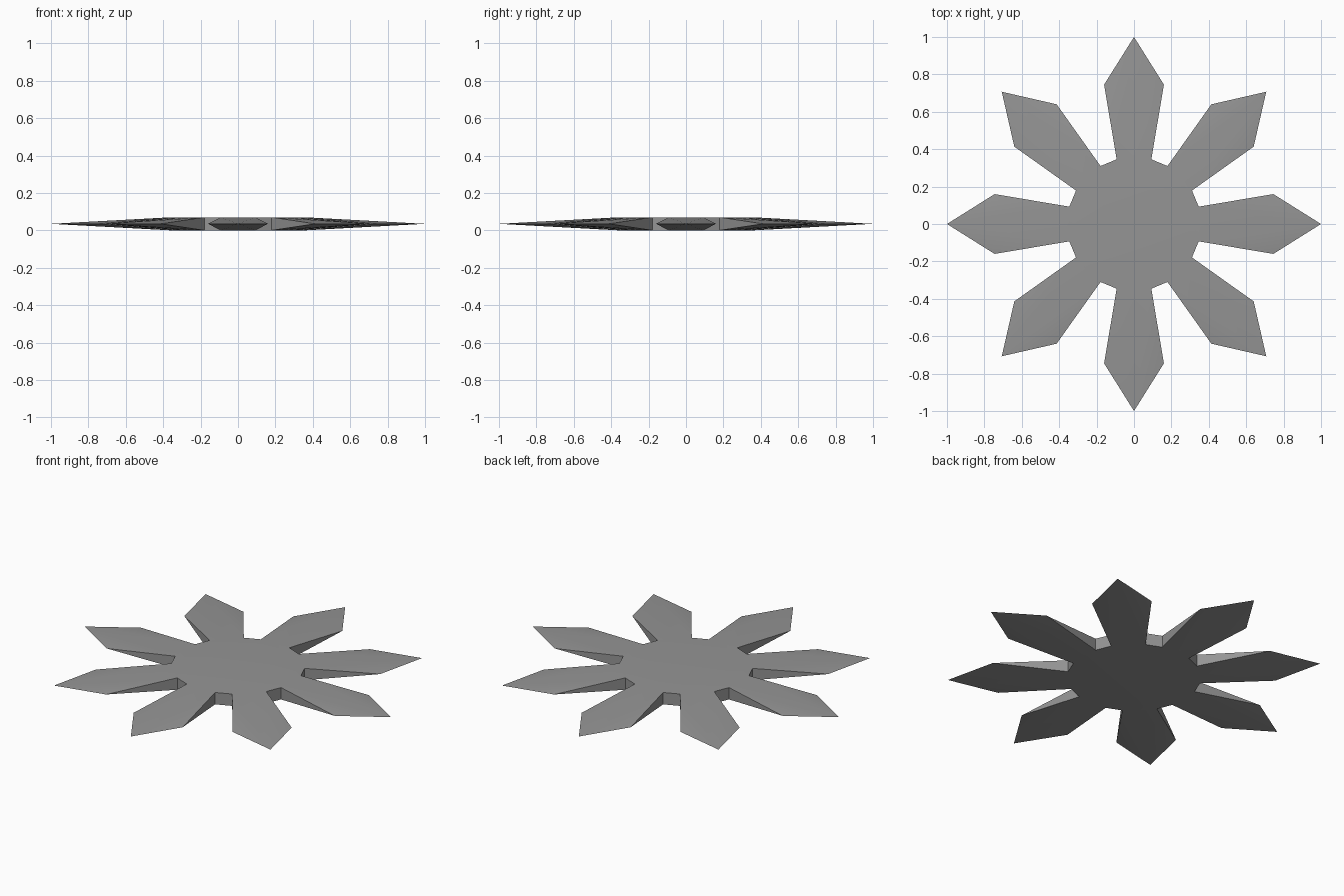
import bpy, bmesh
from math import sin, cos, radians
from mathutils import Vector

if "Cube" in bpy.data.objects:
    bpy.data.objects.remove(bpy.data.objects["Cube"])

RAYS = 8
THICK = 0.07
HUB_R = 0.358
SHOULDER = (0.16, 0.745)   # half width, distance from centre

grey = bpy.data.materials.new("plain grey")
grey.use_nodes = True
colour = (0.3, 0.3, 0.3, 1)
grey.diffuse_color = colour
grey.node_tree.nodes["Principled BSDF"].inputs["Base Color"].default_value = colour


def polar(radius, degrees, z):
    a = radians(degrees)
    return Vector((radius * cos(a), radius * sin(a), z))


bm = bmesh.new()

# Hub: two rings of three corners per ray
step = 360 / (RAYS * 3)
top = [bm.verts.new(polar(HUB_R, i * step, THICK)) for i in range(RAYS * 3)]
bottom = [bm.verts.new(polar(HUB_R, i * step, 0)) for i in range(RAYS * 3)]
bm.faces.new(top)
bm.faces.new(bottom[::-1])

for k in range(RAYS):
    i = 3 * k
    n = (i + 3) % len(top)
    # Wall in the gap between neighbouring rays
    bm.faces.new((top[i + 1], bottom[i + 1], bottom[i + 2], top[i + 2]))

    # Ray: wedge tapering to a thin shoulder and a sharp tip
    angle = i * step
    tip = bm.verts.new(polar(1, angle, THICK / 2))
    for side in (-1, 1):
        out = polar(SHOULDER[1], angle, THICK / 2)
        shoulder = bm.verts.new(out + polar(SHOULDER[0], angle + 90 * side, 0))
        j = (i + side) % len(top)
        for ring in (top, bottom):
            bm.faces.new((ring[i], ring[j], tip))
            bm.faces.new((ring[j], shoulder, tip))
        bm.faces.new((top[j], bottom[j], shoulder))

bmesh.ops.recalc_face_normals(bm, faces=bm.faces)
mesh = bpy.data.meshes.new("sun_star")
bm.to_mesh(mesh)
bm.free()
mesh.materials.append(grey)
star = bpy.data.objects.new("sun_star", mesh)
bpy.context.collection.objects.link(star)

# Soft shading across the shallow facets, crisp at the rim
bpy.ops.object.select_all(action="DESELECT")
star.select_set(True)
bpy.context.view_layer.objects.active = star
bpy.ops.object.shade_smooth_by_angle(angle=radians(30))
